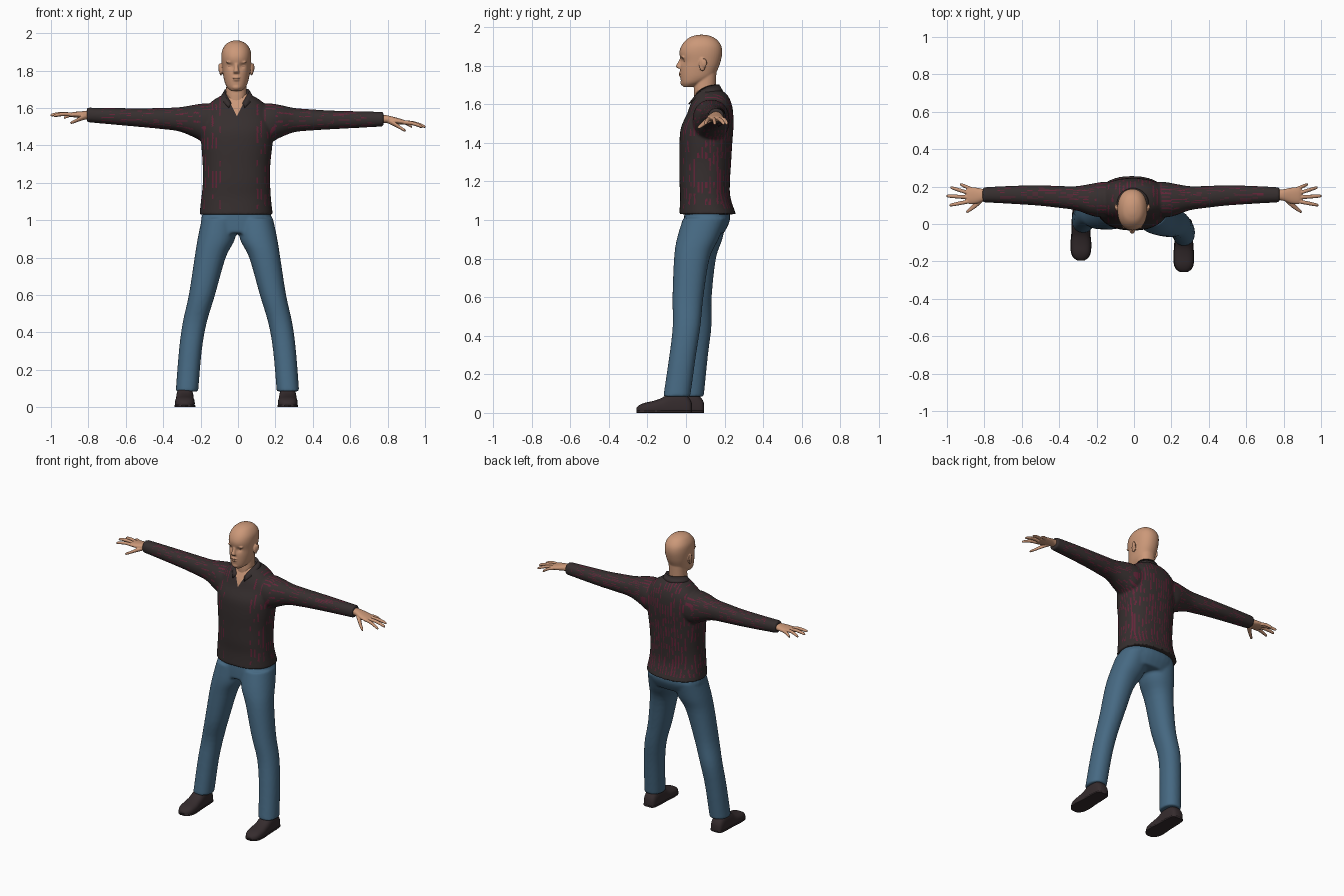
import bpy, bmesh, math, random
from mathutils import Matrix, Vector

random.seed(4)
if "Cube" in bpy.data.objects:
    bpy.data.objects.remove(bpy.data.objects["Cube"], do_unlink=True)


def material(name, rgb):
    m = bpy.data.materials.new(name)
    m.use_nodes = True
    m.diffuse_color = (*rgb, 1)
    for node in m.node_tree.nodes:
        if node.type == 'BSDF_PRINCIPLED':
            node.inputs["Base Color"].default_value = (*rgb, 1)
            node.inputs["Roughness"].default_value = 0.8
    return m


SKIN = material("skin", (.6, .315, .19))
CREASE = material("skin crease", (.27, .125, .08))
SHIRT = material("shirt charcoal", (.037, .028, .028))
STRIPE = material("shirt stripe red", (.125, .018, .04))
DENIM = material("denim blue", (.062, .142, .226))
LEATHER = material("shoe leather", (.036, .025, .027))


def spline(rows, steps):
    """Smoothly resample rows of numbers."""
    out = []
    for i in range(len(rows) - 1):
        p0, p1, p2 = rows[max(i - 1, 0)], rows[i], rows[i + 1]
        p3 = rows[min(i + 2, len(rows) - 1)]
        for k in range(steps):
            t = k / steps
            out.append([b + .5 * t * (c - a + t * (2*a - 5*b + 4*c - d + t * (3*(b - c) + d - a)))
                        for a, b, c, d in zip(p0, p1, p2, p3)])
    return out + [list(rows[-1])]


def loft(bm, rings, axis='z', n=2.2, segs=32, steps=4, floor=None):
    """Closed tube through rings of (x, y, z, half width, half depth)."""
    u, v = {'x': (1, 2), 'y': (0, 2), 'z': (0, 1)}[axis]
    loops = []
    for *centre, a, b in spline(rings, steps):
        loop = []
        for i in range(segs):
            p = list(centre)
            for k, size, w in ((u, a, math.cos(math.tau * i / segs)),
                               (v, b, math.sin(math.tau * i / segs))):
                p[k] += max(size, .002) * math.copysign(abs(w) ** (2 / n), w)
            if floor is not None:
                p[2] = max(p[2], floor)
            loop.append(bm.verts.new(p))
        loops.append(loop)
    for lo, hi in zip(loops, loops[1:]):
        for i in range(segs):
            j = (i + 1) % segs
            bm.faces.new((lo[i], lo[j], hi[j], hi[i]))
    bm.faces.new(loops[0])
    bm.faces.new(loops[-1])


def ball(bm, pos, size):
    bmesh.ops.create_uvsphere(bm, u_segments=20, v_segments=12, radius=1,
                              matrix=Matrix.Translation(pos) @ Matrix.Diagonal((*size, 1)))


def finish(name, bm, mats, voxel=None, smooth=0):
    """Make the object; with a voxel size, fuse its parts into one skin."""
    bmesh.ops.recalc_face_normals(bm, faces=bm.faces)
    mesh = bpy.data.meshes.new(name)
    bm.to_mesh(mesh)
    bm.free()
    ob = bpy.data.objects.new(name, mesh)
    bpy.context.scene.collection.objects.link(ob)
    if voxel:
        fuse = ob.modifiers.new("fuse", 'REMESH')
        fuse.mode = 'VOXEL'
        fuse.voxel_size = voxel
        soft = ob.modifiers.new("soften", 'SMOOTH')
        soft.factor = .5
        soft.iterations = smooth
        bpy.context.view_layer.update()
        fused = bpy.data.meshes.new_from_object(ob.evaluated_get(bpy.context.evaluated_depsgraph_get()))
        ob.modifiers.clear()
        ob.data = fused
    ob.data.materials.clear()
    for m in mats:
        ob.data.materials.append(m)
    for poly in ob.data.polygons:
        poly.use_smooth = True
    return ob


def edit(ob, action):
    bm = bmesh.new()
    bm.from_mesh(ob.data)
    action(bm)
    bm.to_mesh(ob.data)
    bm.free()


def reach(side, rings, stretch=1):
    """Place left-arm rings on either side; the right arm is held a little higher."""
    out = []
    for x, y, z, a, b in rings:
        if side < 0:
            z += .04 * max(0, x - .2) + .15 * max(0, x - .8)
        out.append((side * x * stretch, y, z, a, b))
    return out


# Shirt: torso and sleeves fused together
bm = bmesh.new()
loft(bm, [(-.01, .112, 1.03, .196, .147), (-.01, .1, 1.12, .186, .13), (-.008, .097, 1.2, .18, .131),
          (-.008, .1, 1.3, .181, .134), (-.006, .103, 1.4, .19, .137), (-.006, .11, 1.48, .195, .136),
          (-.006, .125, 1.55, .19, .12), (-.006, .13, 1.6, .17, .107), (-.006, .13, 1.645, .12, .087),
          (-.006, .12, 1.674, .067, .065)], n=2.3, segs=48)
ARM = [(.08, .135, 1.525, .09, .085), (.16, .13, 1.518, .095, .106), (.22, .13, 1.528, .085, .089),
       (.3, .138, 1.535, .064, .065), (.4, .146, 1.536, .058, .056), (.5, .153, 1.536, .054, .05),
       (.65, .156, 1.538, .047, .044), (.778, .156, 1.54, .04, .039)]
for side, stretch in ((1, 1), (-1, 1.04)):
    loft(bm, reach(side, ARM, stretch), 'x')
shirt = finish("shirt", bm, [SHIRT, STRIPE, SKIN], .006, 10)


def shirt_pattern(bm):
    # Open neck: cut a clean V and colour it as skin
    tip = Vector((-.006, 0, 1.555))
    for s in (1, -1):
        faces = [f for f in bm.faces if f.calc_center_median().y < .11
                 and f.calc_center_median().z > 1.5 and abs(f.calc_center_median().x) < .1]
        geom = faces + list({e for f in faces for e in f.edges}) + list({v for f in faces for v in f.verts})
        bmesh.ops.bisect_plane(bm, geom=geom, dist=1e-5, plane_co=tip, plane_no=(s, 0, -.5))
    # Broken stripes: down the body, along the sleeves, none on the placket, cuffs or hem
    chance = {}
    for f in bm.faces:
        x, y, z = f.calc_center_median()
        if y < .1 and z - tip.z > 2 * abs(x - tip.x):
            f.material_index = 2
            continue
        sleeve = abs(x) > .2
        if sleeve:
            col, run = math.atan2(z - 1.545, y - .15) * 5, x
            limit = .42 if abs(x) < .73 else 0
        else:
            # Columns keep an even spacing across the wide front and back
            col = x / .02 if abs(x) < .15 else math.copysign(y / .02, x) + 40
            run = z
            limit = .6 if y > .12 else (.4 if abs(x) > .09 else 0)
            if z < 1.06:
                limit = 0
        if col % 1 < .4:
            key = (math.floor(col), math.floor(run / .03), sleeve, y > .1)
            if chance.setdefault(key, random.random()) < limit:
                f.material_index = 1


edit(shirt, shirt_pattern)

# Folded collar, open at the front
bm = bmesh.new()
grid = []
for i in range(-16, 17):
    s = i / 16
    ang, drop = math.radians(152) * s, abs(s) ** 4
    row = []
    for rx, ry, z, fall in ((.061, .058, 1.637, .04), (.067, .063, 1.7, .077), (.09, .086, 1.656, .055)):
        row.append(bm.verts.new((-.006 + rx * math.sin(ang), .11 + ry * math.cos(ang) - .02 * drop,
                                 z - fall * drop)))
    grid.append(row)
for a, b in zip(grid, grid[1:]):
    for k in range(2):
        bm.faces.new((a[k], a[k + 1], b[k + 1], b[k]))
collar = finish("collar", bm, [SHIRT])
thick = collar.modifiers.new("thickness", 'SOLIDIFY')
thick.thickness = .006
thick.offset = 0

# Jeans: hips and both legs, left leg stepping forward
bm = bmesh.new()
loft(bm, [(-.006, .108, 1.08, .165, .11), (-.008, .108, 1.0, .19, .12), (-.002, .09, .93, .17, .105)], n=2.3)
LEG = [(.095, 1.01, .095, .115), (.113, .9, .1, .108), (.146, .8, .083, .092), (.19, .6, .07, .08),
       (.229, .45, .064, .072), (.252, .3, .061, .069), (.27, .084, .06, .07)]
STEP = {1: (.1, .06, .03, .01, .003, -.017, -.048), -1: (.1, .08, .063, .053, .06, .045, .022)}
for side in (1, -1):
    loft(bm, [(side * x - .003, y, z, a, b) for (x, z, a, b), y in zip(LEG, STEP[side])])
finish("jeans", bm, [DENIM], .008, 6)

# Shoes: rounded uppers on flat soles, given as (distance from heel, half width, height)
LAST = [(0, .024, .05), (.012, .039, .075), (.05, .045, .11), (.11, .047, .106), (.155, .049, .078),
        (.2, .053, .062), (.245, .05, .052), (.272, .038, .04), (.287, .018, .027)]
for name, x, heel in (("left", .266, .03), ("right", -.284, .093)):
    bm = bmesh.new()
    loft(bm, [(x, heel - d, h * .35, w, h * .65) for d, w, h in LAST], 'y', 2.6, floor=.006)
    loft(bm, [(x, heel - d, .006, w + .003, .006) for d, w, h in LAST], 'y', 6)
    finish(name + "_shoe", bm, [LEATHER])

# Hands: palm, four fingers and thumb fused together
PALM = [(.75, .156, 1.54, .026, .023), (.795, .155, 1.54, .03, .021), (.84, .152, 1.532, .042, .018),
        (.88, .152, 1.525, .045, .014), (.895, .152, 1.522, .038, .01)]
FINGERS = [(.872, .188, .93, .213), (.882, .165, .982, .196), (.885, .143, 1.003, .15), (.88, .121, .987, .1)]
for name, side in (("left", 1), ("right", -1)):
    bm = bmesh.new()
    loft(bm, reach(side, PALM), 'x')
    for x0, y0, x1, y1 in FINGERS:
        rings = []
        for t, r in ((-.1, .011), (.35, .0105), (.7, .0098), (.93, .008), (1, .004)):
            rings.append((x0 + t * (x1 - x0), y0 + t * (y1 - y0), 1.524 - .026 * t * t, r, r))
        loft(bm, reach(side, rings), 'x', 2, 14)
    loft(bm, reach(side, [(.8, .145, 1.532, .018, .014), (.835, .113, 1.515, .018, .013),
                          (.865, .087, 1.496, .014, .01), (.888, .07, 1.482, .01, .008),
                          (.897, .064, 1.478, .004, .004)]), 'x', 2, 16)
    finish(name + "_hand", bm, [SKIN], .003, 3)

# Head: skull, neck, nose, lips, brows, chin and ears fused together
MID = -.009
bm = bmesh.new()
loft(bm, [(MID, *r) for r in (
    (.008, 1.69, .026, .022), (.032, 1.71, .049, .056), (.056, 1.74, .063, .085), (.067, 1.78, .071, .097),
    (.076, 1.82, .076, .103), (.077, 1.87, .08, .111), (.08, 1.91, .075, .1), (.081, 1.942, .054, .071),
    (.081, 1.957, .027, .036), (.081, 1.961, .008, .01))], segs=40)
loft(bm, [(MID, .1, 1.58, .058, .055), (MID, .097, 1.67, .055, .057), (MID, .1, 1.73, .054, .056),
          (MID, .1, 1.8, .056, .06)])
loft(bm, [(MID, -.022, 1.842, .008, .008), (MID, -.032, 1.815, .01, .012), (MID, -.035, 1.797, .015, .018),
          (MID, -.03, 1.786, .016, .012)], n=2, segs=16)
for z, w in ((1.763, .021), (1.75, .018)):
    ball(bm, (MID, -.028, z), (w, .01, .0055))
ball(bm, (MID, -.015, 1.712), (.024, .014, .016))
for s in (1, -1):
    ball(bm, (MID + s * .03, -.016, 1.844), (.026, .011, .007))
    ball(bm, (MID + s * .083, .085, 1.805), (.008, .018, .034))
    ball(bm, (MID + s * .09, .094, 1.815), (.007, .015, .024))
head = finish("head", bm, [SKIN], .004, 5)


def eye_sockets(bm):
    for v in bm.verts:
        if v.co.y < .04:
            for s in (1, -1):
                gap = (v.co.x - MID - s * .031) ** 2 + (v.co.z - 1.825) ** 2
                v.co.y += .009 * math.exp(-gap / .015 ** 2)


edit(head, eye_sockets)

# Closed eyelid lines and mouth line
bm = bmesh.new()
for s in (1, -1):
    ball(bm, (MID + s * .031, -.008, 1.823), (.013, .004, .0022))
ball(bm, (MID, -.031, 1.7565), (.018, .005, .0018))
finish("face_lines", bm, [CREASE])
